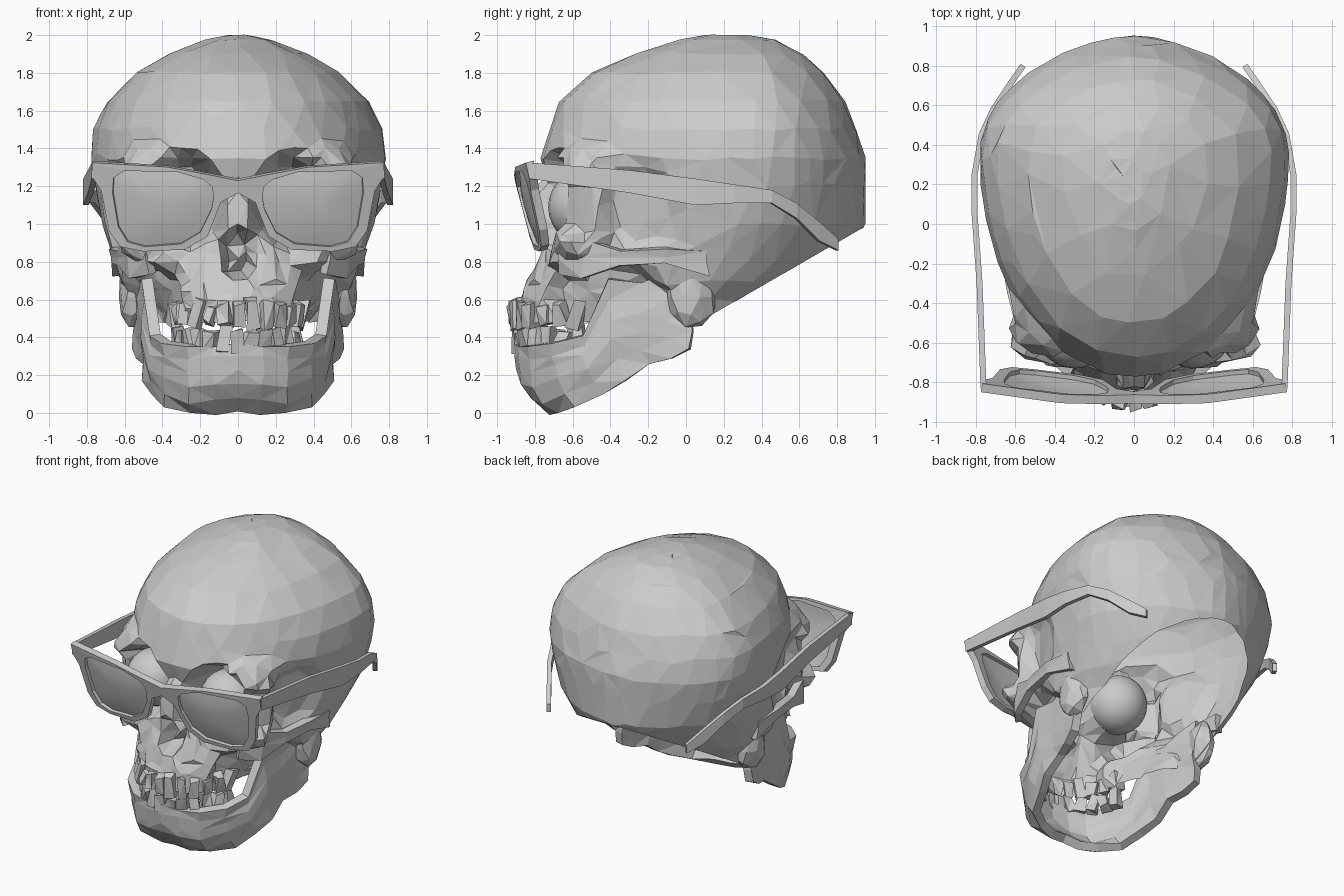
import bpy, bmesh, math, random
from mathutils import Vector, Matrix, Euler

random.seed(4)
if "Cube" in bpy.data.objects:
    bpy.data.objects.remove(bpy.data.objects["Cube"], do_unlink=True)

# One plain grey for everything
grey = bpy.data.materials.new("plain_grey")
grey.use_nodes = True
grey.diffuse_color = (0.6, 0.6, 0.6, 1)
grey.node_tree.nodes["Principled BSDF"].inputs["Base Color"].default_value = grey.diffuse_color


def finish(name, bm, smooth=False, mirror=False, thickness=0):
    """Turn a bmesh into an object with the usual modifiers."""
    bmesh.ops.recalc_face_normals(bm, faces=bm.faces[:])
    for face in bm.faces:
        face.smooth = smooth
    mesh = bpy.data.meshes.new(name)
    bm.to_mesh(mesh)
    bm.free()
    mesh.materials.append(grey)
    obj = bpy.data.objects.new(name, mesh)
    bpy.context.collection.objects.link(obj)
    if mirror:
        obj.modifiers.new("mirror", "MIRROR").use_axis[0] = True
    if thickness:
        solid = obj.modifiers.new("thickness", "SOLIDIFY")
        solid.thickness = thickness
        solid.offset = 0
    return obj


def bridge(bm, first, second, closed):
    """Join two rows of vertices with quads."""
    count = len(first)
    for i in range(count if closed else count - 1):
        j = (i + 1) % count
        bm.faces.new((first[i], first[j], second[j], second[i]))


def jitter(bm, amount):
    for v in bm.verts:
        if abs(v.co.x) > 0.01:
            v.co += Vector(random.uniform(-amount, amount) for axis in range(3))


def plate(name, columns, rows, thickness, lean=0, rough=0):
    """Mirrored upright plate from columns of (x, y, bottom, top)."""
    bm = bmesh.new()
    previous = None
    for x, y, bottom, top in columns:
        line = []
        for r in range(rows):
            t = r / (rows - 1)
            inset = 1 - lean * (1 - t) ** 3
            line.append(bm.verts.new((x, y * inset, bottom + (top - bottom) * t)))
        if previous:
            bridge(bm, previous, line, False)
        previous = line
    jitter(bm, rough)
    if rough:
        bmesh.ops.triangulate(bm, faces=bm.faces[:])
    return finish(name, bm, mirror=True, thickness=thickness)


# Skull shell: egg-shaped rings of (height, front, back, half width, widest y)
rings = [
    (0.48, -0.9, 0.5, 0.5, 0), (0.6, -0.88, 0.6, 0.56, 0), (0.7, -0.84, 0.75, 0.62, 0.05),
    (0.85, -0.78, 0.88, 0.67, 0.15), (1, -0.74, 0.95, 0.72, 0.25), (1.2, -0.73, 0.95, 0.76, 0.33),
    (1.35, -0.77, 0.95, 0.78, 0.35), (1.5, -0.72, 0.9, 0.765, 0.36), (1.65, -0.67, 0.84, 0.69, 0.35),
    (1.8, -0.5, 0.73, 0.54, 0.32), (1.9, -0.27, 0.62, 0.37, 0.3), (1.975, -0.03, 0.48, 0.18, 0.25),
    (2, 0.1, 0.3, 0.06, 0.2)]
segments, steps = 96, 3
bm = bmesh.new()
previous = None
for k in range((len(rings) - 1) * steps + 1):
    low = rings[k // steps]
    high = rings[min(k // steps + 1, len(rings) - 1)]
    z, front, back, width, wide = (a + (b - a) * (k % steps) / steps for a, b in zip(low, high))
    ring = []
    for i in range(segments):
        angle = math.tau * i / segments
        c, s = math.cos(angle), math.sin(angle)
        reach, power = (back - wide, 1.2) if s > 0 else (wide - front, 0.95)
        ring.append(bm.verts.new((width * math.copysign(abs(c) ** power, c), wide + reach * s, z)))
    if previous:
        bridge(bm, previous, ring, True)
    previous = ring
bm.faces.new(previous)

# Even out the crowded crown
crown = [v for v in bm.verts if v.co.z > 1.45]
bmesh.ops.remove_doubles(bm, verts=crown, dist=0.05)

# Sculpt rules: (centre, radii, push), applied to both sides
sculpt = [
    ((0.5, -0.6, 1.33), (0.2, 0.3, 0.12), (0.04, -0.03, 0)),     # brow corner
    ((0.48, -0.56, 1.08), (0.2, 0.22, 0.3), (0.09, -0.03, 0)),   # outer socket wall
    ((0.68, -0.25, 1.08), (0.2, 0.25, 0.25), (-0.05, 0, 0)),     # temple hollow
    ((0.45, -0.62, 0.85), (0.2, 0.2, 0.13), (0.08, -0.05, 0)),   # cheekbone
    ((0.5, -0.45, 0.6), (0.3, 0.4, 0.24), (-0.1, 0.03, 0)),      # cheek hollow
    ((0, -0.75, 1), (0.1, 0.3, 0.25), (0, -0.1, 0)),             # nose bridge
    ((0.27, -0.74, 1.13), (0.2, 0.3, 0.25), (0, 0.26, 0)),       # eye socket
    ((0, -0.82, 0.84), (0.1, 0.3, 0.14), (0, 0.2, 0))]           # nose opening
for centre, radii, push in sculpt:
    for side in ((1, -1) if centre[0] else (1,)):
        mid = Vector((centre[0] * side, centre[1], centre[2]))
        move = Vector((push[0] * side, push[1], push[2]))
        for v in bm.verts:
            d = sum(((p - q) / r) ** 2 for p, q, r in zip(v.co, mid, radii))
            if d < 1:
                v.co += move * min(1, 2 * (1 - d))

# Rough bone in the face, calmer on the dome
for v in bm.verts:
    amount = 0.008 if v.co.z < 1 and v.co.y < 0 else 0.003
    v.co += Vector(random.uniform(-amount, amount) for axis in range(3))

# Open sloping underside
bmesh.ops.bisect_plane(bm, geom=bm.verts[:] + bm.edges[:] + bm.faces[:], clear_outer=True,
                       plane_co=(0, 0.05, 0.47), plane_no=(0, 0.46, -0.8))
bmesh.ops.triangulate(bm, faces=bm.faces[:])
skull = finish("skull", bm)
skull.modifiers.new("facets", "DECIMATE").ratio = 0.22

# Eyeballs
bm = bmesh.new()
bmesh.ops.create_uvsphere(bm, u_segments=24, v_segments=14, radius=0.2,
                          matrix=Matrix.Translation((0.3, -0.53, 1.09)))
finish("eyeballs", bm, smooth=True, mirror=True)

# Bony lumps behind the jaw
bm = bmesh.new()
bmesh.ops.create_icosphere(bm, subdivisions=2, radius=1,
                           matrix=Matrix.Translation((0.55, 0.03, 0.62)) @ Matrix.Diagonal((0.08, 0.13, 0.18, 1)))
jitter(bm, 0.015)
finish("mastoid_bones", bm, mirror=True)

# Cheek arches
plate("cheek_arches", [(0.46, -0.66, 0.74, 0.9), (0.56, -0.54, 0.72, 0.92), (0.62, -0.34, 0.77, 0.86),
                       (0.65, -0.1, 0.8, 0.88), (0.65, 0.12, 0.73, 0.87)], 3, 0.05, rough=0.012)

# Lower jaw
plate("lower_jaw", [(0, -0.88, 0.03, 0.37), (0.12, -0.87, 0.01, 0.36), (0.25, -0.81, 0.01, 0.36),
                    (0.37, -0.69, 0.05, 0.38), (0.44, -0.54, 0.1, 0.42), (0.475, -0.4, 0.17, 0.72),
                    (0.485, -0.24, 0.25, 0.7), (0.5, -0.1, 0.3, 0.76), (0.52, 0.04, 0.35, 0.8)],
      6, 0.06, lean=0.18, rough=0.014)

# Teeth
for name, height, radius_x, radius_y in (("upper_teeth", 0.52, 0.34, 0.42), ("lower_teeth", 0.385, 0.32, 0.39)):
    bm = bmesh.new()
    for n in range(-6, 7):
        angle = math.radians(13 * n)
        place = Vector((radius_x * math.sin(angle), -0.49 - radius_y * math.cos(angle), height))
        turn = Euler((random.uniform(-0.2, 0.2), random.uniform(-0.3, 0.3), angle)).to_matrix().to_4x4()
        size = Matrix.Diagonal((0.065, 0.06, random.uniform(0.09, 0.16), 1))
        bmesh.ops.create_cube(bm, size=1, matrix=Matrix.Translation(place) @ turn @ size)
    jitter(bm, 0.015)
    bmesh.ops.triangulate(bm, faces=bm.faces[:])
    finish(name, bm)


def on_front(x, z, bulge=0):
    """Point on the curved, tilted front of the glasses."""
    return (x, -0.9 + 0.08 * (x / 0.77) ** 2 + 0.25 * (1.3 - z) - bulge, z)


# Glasses frame: outer and inner outlines of one half
outer = [(0, 1.17), (0, 1.235), (0.15, 1.265), (0.37, 1.305), (0.77, 1.33), (0.765, 1.25),
         (0.72, 1.18), (0.68, 0.97), (0.62, 0.885), (0.5, 0.86), (0.28, 0.87), (0.16, 0.94), (0.09, 1.12)]
inner = [(0.13, 1.14), (0.135, 1.2), (0.18, 1.24), (0.32, 1.28), (0.6, 1.285), (0.655, 1.25),
         (0.66, 1.17), (0.63, 0.99), (0.58, 0.91), (0.49, 0.885), (0.3, 0.9), (0.2, 0.96), (0.14, 1.08)]
bm = bmesh.new()
loops = [[bm.verts.new(on_front(x, z)) for x, z in outline] for outline in (outer, inner)]
bridge(bm, loops[0], loops[1], True)
finish("glasses_frame", bm, mirror=True, thickness=0.045)

# Lenses, slightly domed
bm = bmesh.new()
previous = None
for scale in (1, 0.8, 0.55, 0.25):
    loop = [bm.verts.new(on_front(0.4 + (x - 0.4) * scale, 1.09 + (z - 1.09) * scale, 0.025 * (1 - scale ** 2)))
            for x, z in inner]
    if previous:
        bridge(bm, previous, loop, True)
    previous = loop
bm.faces.new(previous)
finish("lenses", bm, smooth=True, mirror=True)

# Glasses arms, hooked down behind the head
plate("glasses_arms", [(0.76, -0.83, 1.24, 1.325), (0.78, -0.3, 1.165, 1.285), (0.805, 0.05, 1.1, 1.24),
                       (0.805, 0.25, 1.11, 1.21), (0.77, 0.45, 1.11, 1.18), (0.71, 0.58, 1.03, 1.11),
                       (0.63, 0.7, 0.91, 1.01), (0.56, 0.8, 0.86, 0.92)], 2, 0.03)
